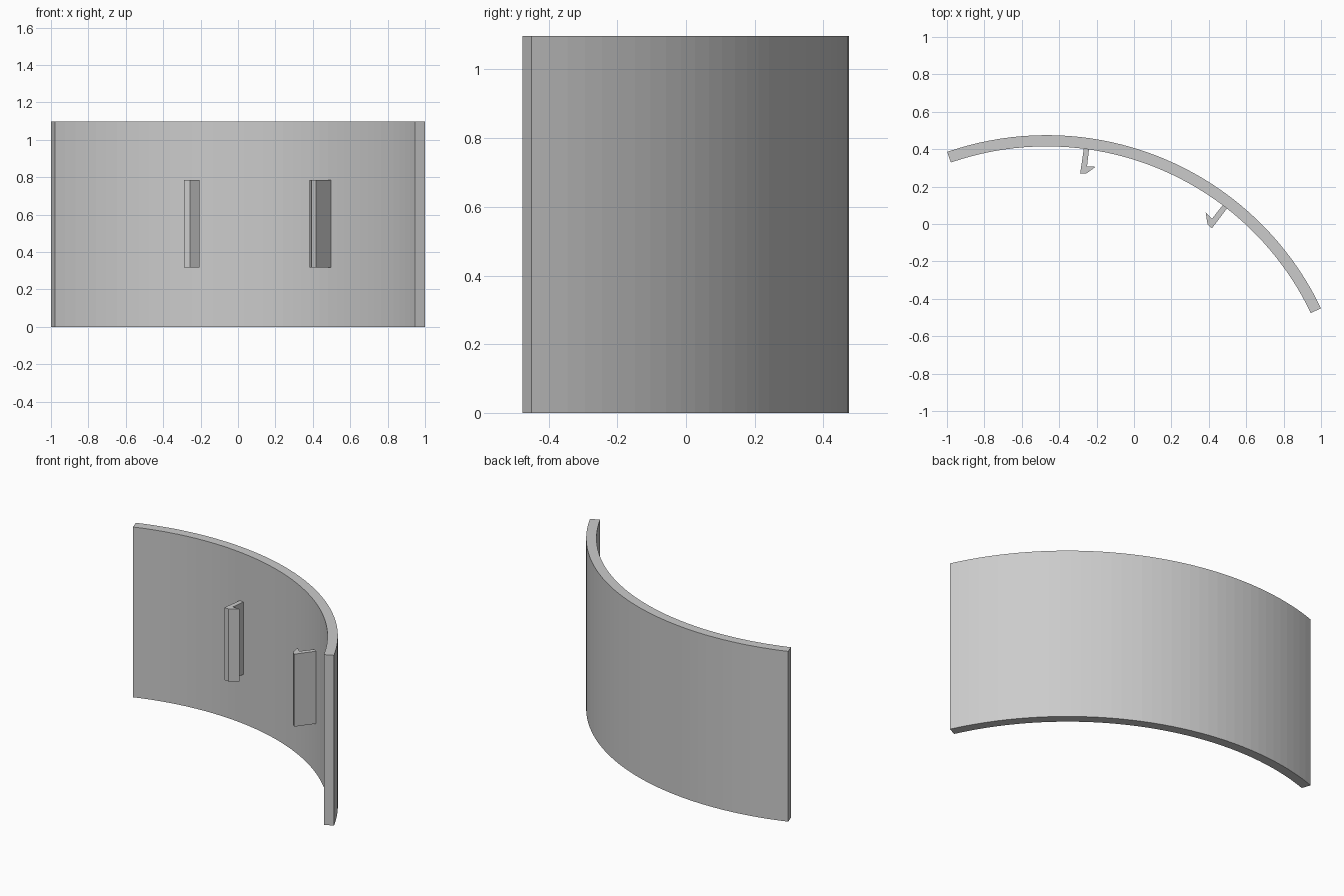
import bpy
import bmesh
from math import sin, cos, radians

cube = bpy.data.objects.get("Cube")
if cube:
    bpy.data.objects.remove(cube)

CX, CY = -0.467, -1.15          # centre of the arc
R_OUT, R_IN = 1.625, 1.565
HEIGHT = 1.097

grey = bpy.data.materials.new("light grey")
grey.use_nodes = True
colour = (0.6, 0.6, 0.6, 1)
grey.diffuse_color = colour
grey.node_tree.nodes["Principled BSDF"].inputs["Base Color"].default_value = colour


def polar(radius, angle):
    return CX + radius * cos(angle), CY + radius * sin(angle)


def extrude_outline(name, outline, z0, z1):
    """Prism with a flat outline, standing from z0 to z1."""
    bm = bmesh.new()
    face = bm.faces.new([bm.verts.new((x, y, z0)) for x, y in outline])
    top = bmesh.ops.extrude_face_region(bm, geom=[face])["geom"]
    verts = [g for g in top if isinstance(g, bmesh.types.BMVert)]
    bmesh.ops.translate(bm, verts=verts, vec=(0, 0, z1 - z0))
    bmesh.ops.recalc_face_normals(bm, faces=bm.faces)
    mesh = bpy.data.meshes.new(name)
    bm.to_mesh(mesh)
    bm.free()
    mesh.materials.append(grey)
    obj = bpy.data.objects.new(name, mesh)
    bpy.context.collection.objects.link(obj)
    return obj


# Curved panel
STEPS = 40
start, end = radians(25.5), radians(109.1)
angles = [start + (end - start) * i / STEPS for i in range(STEPS + 1)]
outline = [polar(R_OUT, a) for a in angles] + [polar(R_IN, a) for a in reversed(angles)]
extrude_outline("curved_panel", outline, 0, HEIGHT)

# Barbed clips on the inner face: (sideways, inward) profile, mirrored as a pair
CLIP = [(-0.014, -0.01), (0.014, -0.01), (0.016, 0.092), (0.062, 0.087),
        (0.016, 0.131), (-0.015, 0.133)]


def add_clip(name, degrees, side):
    a = radians(degrees)
    root_x, root_y = polar(R_IN, a)
    points = [(root_x - inward * cos(a) - side * t * sin(a),
               root_y - inward * sin(a) + side * t * cos(a)) for t, inward in CLIP]
    extrude_outline(name, points, 0.318, 0.785)


add_clip("right_clip", 82.2, -1)
add_clip("left_clip", 52.5, 1)
